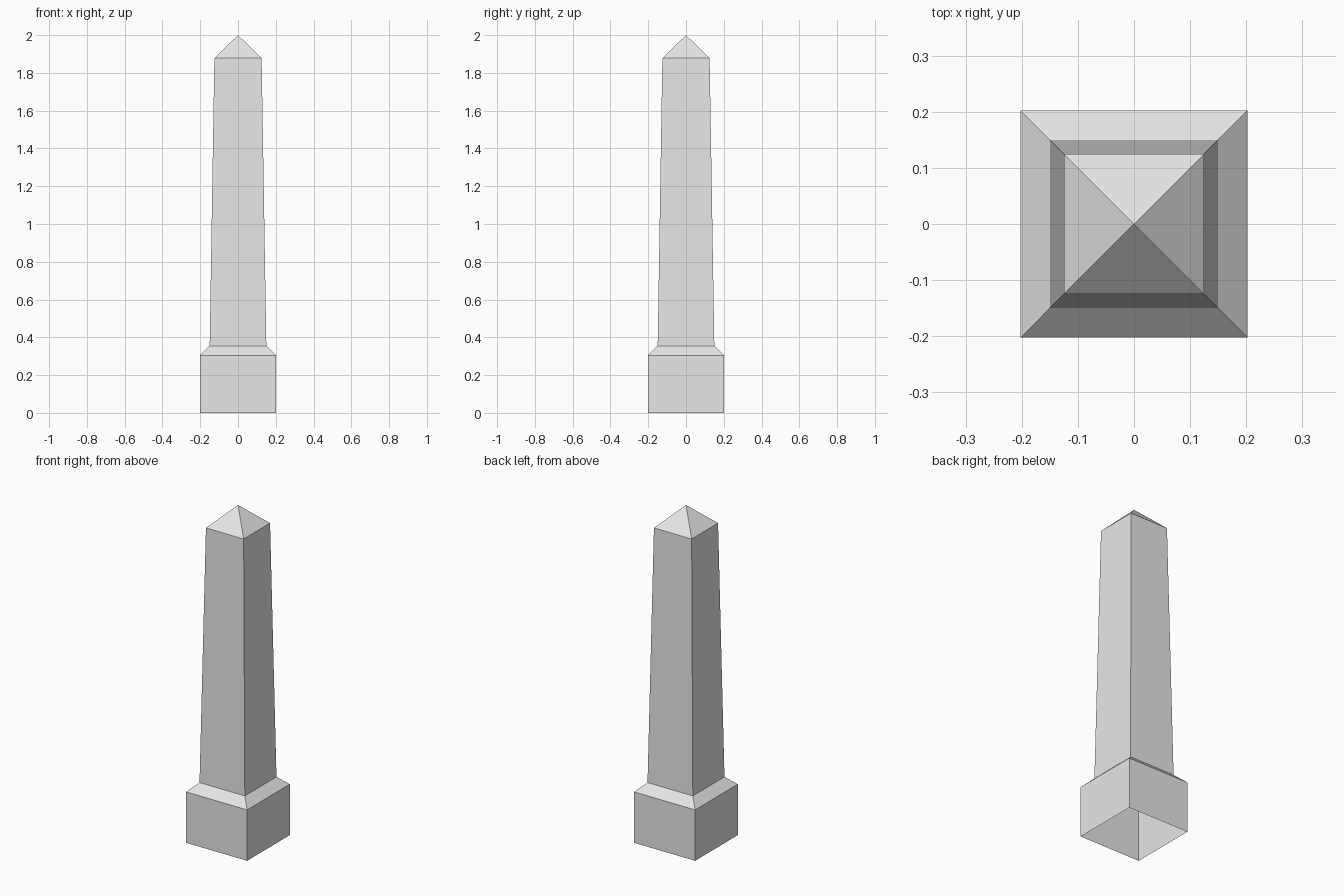
import bpy
import bmesh
from math import pi, sqrt
from mathutils import Matrix

cube = bpy.data.objects.get("Cube")
if cube:
    bpy.data.objects.remove(cube, do_unlink=True)

# Single plain stone colour
stone = bpy.data.materials.new("grey_stone")
stone.use_nodes = True
colour = (0.8, 0.8, 0.8, 1.0)
stone.diffuse_color = colour
stone.node_tree.nodes["Principled BSDF"].inputs["Base Color"].default_value = colour


def square_section(name, low_half, high_half, bottom, top):
    """Open-ended four-sided section, given by half widths and heights."""
    bm = bmesh.new()
    place = Matrix.Translation((0, 0, (bottom + top) / 2)) @ Matrix.Rotation(pi / 4, 4, "Z")
    bmesh.ops.create_cone(bm, cap_ends=False, segments=4,
                          radius1=low_half * sqrt(2), radius2=high_half * sqrt(2),
                          depth=top - bottom, matrix=place)
    # Merges the tip of the cap into one point
    bmesh.ops.remove_doubles(bm, verts=bm.verts, dist=0.0001)
    mesh = bpy.data.meshes.new(name)
    bm.to_mesh(mesh)
    bm.free()
    mesh.materials.append(stone)
    obj = bpy.data.objects.new(name, mesh)
    bpy.context.collection.objects.link(obj)
    return obj


# Hollow shell, open underneath, stacked from the ground up
square_section("plinth", 0.202, 0.202, 0.0, 0.305)
square_section("plinth_chamfer", 0.202, 0.15, 0.305, 0.355)
square_section("tapered_shaft", 0.15, 0.125, 0.355, 1.878)
square_section("pyramid_cap", 0.125, 0.0, 1.878, 2.0)
